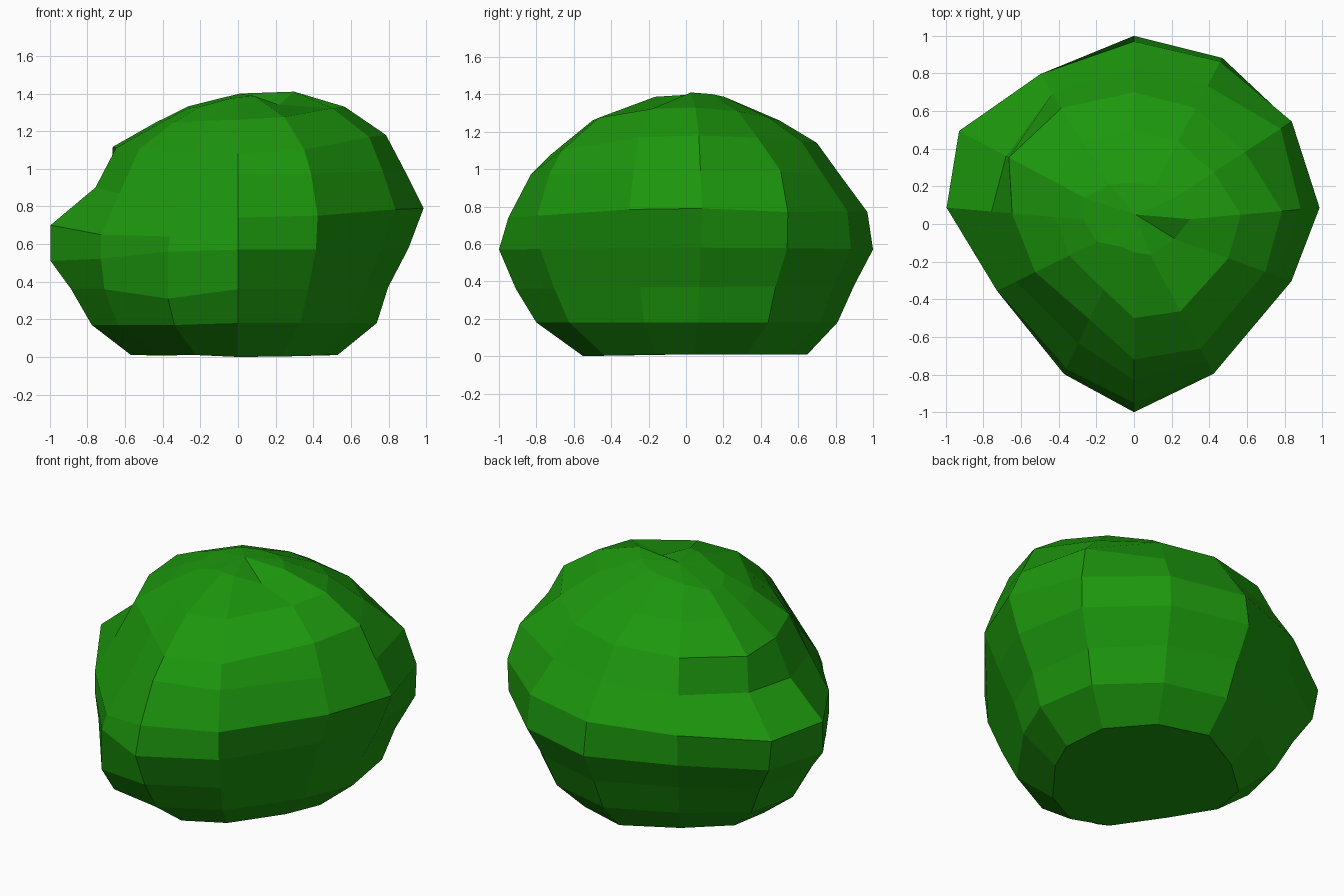
import bpy, bmesh, math

if "Cube" in bpy.data.objects:
    bpy.data.objects.remove(bpy.data.objects["Cube"])

# Silhouette profiles (radius, height) from base to crown on the four sides
RIGHT = [(.53, .02), (.74, .18), (.80, .37), (.91, .58), (.99, .79), (.89, .99), (.79, 1.18), (.57, 1.33), (.30, 1.41)]
BACK = [(.65, .02), (.81, .18), (.90, .38), (1.0, .57), (.97, .77), (.83, .96), (.70, 1.14), (.50, 1.26), (.22, 1.38)]
LEFT = [(.57, .02), (.78, .17), (.89, .36), (1.0, .51), (1.0, .70), (.76, .90), (.65, 1.11), (.42, 1.24), (.27, 1.32)]
FRONT = [(.55, .01), (.80, .18), (.91, .36), (1.0, .57), (.95, .74), (.83, .97), (.72, 1.08), (.50, 1.26), (.15, 1.38)]
SIDES = [RIGHT, BACK, LEFT, FRONT]

# Twelve meridians: angle, bulge of the lower half, bulge of the upper half
MERIDIANS = [(5, 1, 1), (33, 1.06, .92), (62, 1.02, .97), (90, 1, 1),
             (122, .91, 1.06), (152, 1.02, 1.14), (175, 1, 1), (206, .81, .88),
             (245, .88, .79), (270, 1, 1), (298, .90, 1.02), (340, .88, .95)]

# Local dents and bulges: (ring, angle) -> (radius, height)
LOCAL = {
    (8, 340): (.23, 1.34),                      # notch beside the crown
    (0, 245): (.53, .02), (1, 245): (.80, .17), (2, 245): (.88, .31),  # full front left foot
    (1, 206): (.71, .17), (2, 206): (.79, .36),
    (4, 206): (.81, .65), (4, 245): (.85, .64),  # flat front left slope
    (5, 206): (.70, .87), (5, 245): (.70, .86),
    (5, 152): (.77, .90),                        # dent above the left ledge
    (4, 33): (1.0, .77), (5, 33): (.93, .99),
}


def point(ring, angle, low, high):
    """Blend the two nearest side profiles and apply the bulge."""
    side, rest = divmod(angle, 90)
    side = int(side)
    w = math.sin(math.radians(rest)) ** 2
    (r0, z0), (r1, z1) = SIDES[side][ring], SIDES[(side + 1) % 4][ring]
    t = min(max((ring - 3) / 3, 0), 1)
    r = (r0 * (1 - w) + r1 * w) * (low * (1 - t) + high * t)
    z = z0 * (1 - w) + z1 * w
    r, z = LOCAL.get((ring, angle), (r, z))
    a = math.radians(angle)
    return (r * math.cos(a), r * math.sin(a), z)


# Bush body: stacked rings, flat base, fan at the crown
bm = bmesh.new()
rings = [[bm.verts.new(point(i, *m)) for m in MERIDIANS] for i in range(len(RIGHT))]
crown = bm.verts.new((.01, .05, 1.40))
n = len(MERIDIANS)
for k in range(n):
    j = (k + 1) % n
    for a, b in zip(rings, rings[1:]):
        bm.faces.new((a[k], a[j], b[j], b[k]))
    bm.faces.new((rings[-1][k], rings[-1][j], crown))
bm.faces.new(rings[0][::-1])
bmesh.ops.recalc_face_normals(bm, faces=bm.faces)
# Settle on the ground
low = min(v.co.z for v in bm.verts)
for v in rings[0]:
    v.co.z -= low

mesh = bpy.data.meshes.new("bush")
bm.to_mesh(mesh)
bm.free()
bush = bpy.data.objects.new("bush", mesh)
bpy.context.collection.objects.link(bush)

leaf = bpy.data.materials.new("leaf_green")
leaf.diffuse_color = (.012, .31, .004, 1)
leaf.use_nodes = True
leaf.node_tree.nodes["Principled BSDF"].inputs["Base Color"].default_value = leaf.diffuse_color
mesh.materials.append(leaf)
